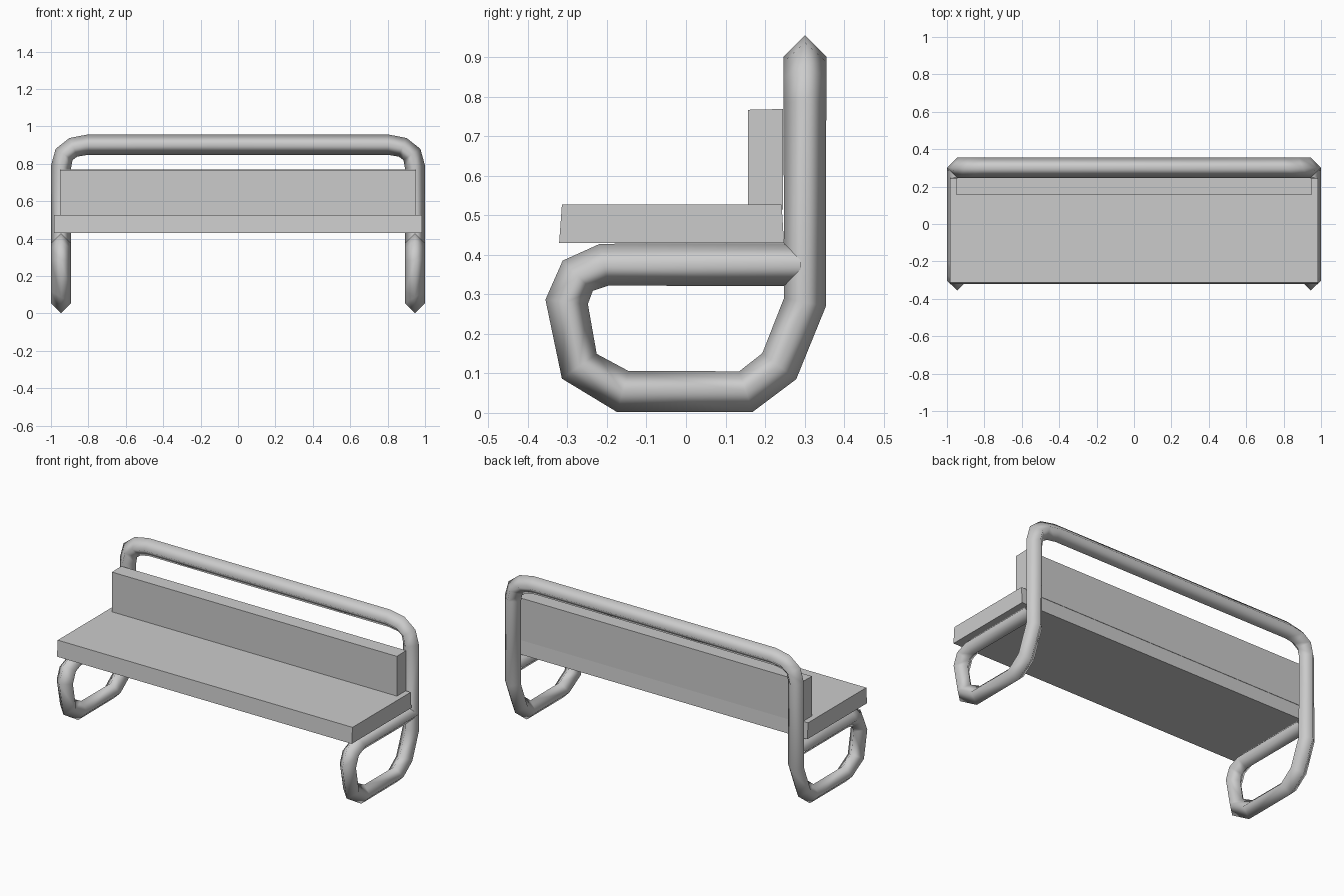
import bpy, bmesh
from mathutils import Vector

if "Cube" in bpy.data.objects:
    bpy.data.objects.remove(bpy.data.objects["Cube"])

R = 0.054    # tube radius
SX = 0.946   # x of the side loops


def finish(bm, name, smooth=False):
    bmesh.ops.recalc_face_normals(bm, faces=bm.faces)
    for f in bm.faces:
        f.smooth = smooth
    me = bpy.data.meshes.new(name)
    bm.to_mesh(me)
    bm.free()
    ob = bpy.data.objects.new(name, me)
    bpy.context.collection.objects.link(ob)
    return ob


def plank(name, profile, half):
    """Extrude a (y, z) profile across x."""
    bm = bmesh.new()
    face = bm.faces.new([bm.verts.new((-half, y, z)) for y, z in profile])
    ext = bmesh.ops.extrude_face_region(bm, geom=[face])
    moved = [v for v in ext["geom"] if isinstance(v, bmesh.types.BMVert)]
    bmesh.ops.translate(bm, verts=moved, vec=(2 * half, 0, 0))
    if not any(f.normal.x < 0 and f.calc_center_median().x < 0 and len(f.verts) == len(profile)
               for f in bm.faces) and not face.is_valid:
        bmesh.ops.holes_fill(bm, edges=bm.edges)
    return finish(bm, name)


# Tubular frame: side loop from under the seat, round the foot, up the back
side = [(0.29, 0.375), (-0.207, 0.375), (-0.274, 0.347), (-0.302, 0.281),
        (-0.27, 0.118), (-0.16, 0.054), (0.152, 0.054), (0.236, 0.118), (0.301, 0.28)]
# then over the top rail to the centre line
top = [(SX, 0.785), (0.93, 0.85), (0.88, 0.888), (0.803, 0.902), (0.0, 0.902)]
path = [Vector((SX, y, z)) for y, z in side] + [Vector((x, 0.301, z)) for x, z in top]

bm = bmesh.new()
rings = []
for i, p in enumerate(path):
    before = (p - path[i - 1]).normalized() if i else Vector()
    after = (path[i + 1] - p).normalized() if i + 1 < len(path) else Vector()
    t = (before + after).normalized()
    if i < len(side):
        u = Vector((1, 0, 0))
        v = t.cross(u)
    else:
        v = Vector((0, 1, 0))
        u = v.cross(t)
    rings.append([bm.verts.new(p + d * R) for d in (u, v, -u, -v)])
for a, b in zip(rings, rings[1:]):
    for k in range(4):
        bm.faces.new((a[k], a[(k + 1) % 4], b[(k + 1) % 4], b[k]))
frame = finish(bm, "tube_frame", smooth=True)
mirror = frame.modifiers.new("mirror", 'MIRROR')
mirror.use_axis[0] = True

# Seat and backrest planks
plank("seat", [(-0.321, 0.43), (-0.314, 0.527), (0.242, 0.527), (0.248, 0.43)], 0.985)
plank("backrest", [(0.157, 0.515), (0.157, 0.767), (0.245, 0.769), (0.245, 0.515)], 0.952)
